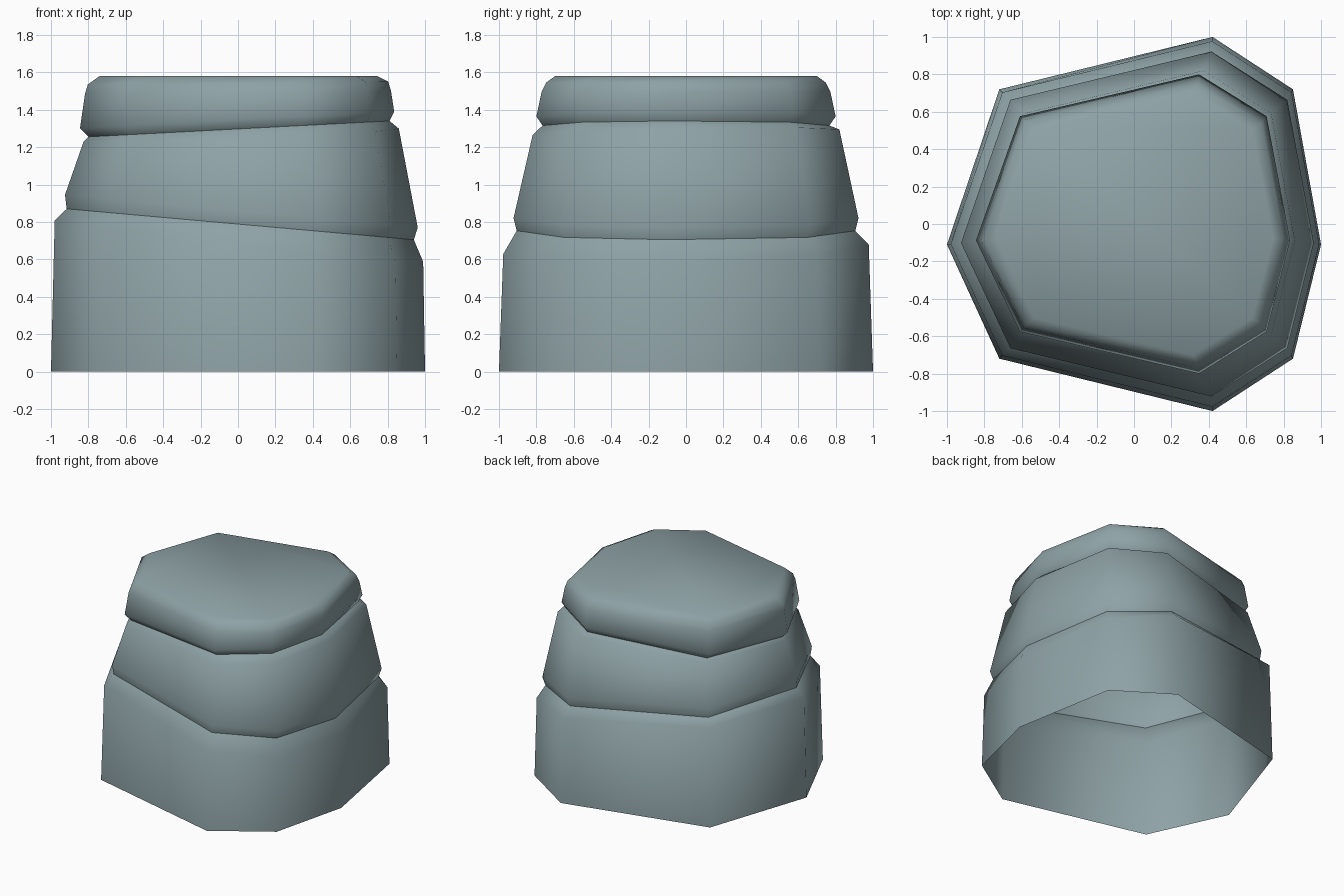
import bpy, bmesh

# Plan outline of the rock column, anticlockwise from above
OUTLINE = [(1.0, -0.11), (0.85, 0.72), (0.42, 1.0), (-0.72, 0.72),
           (-1.0, -0.11), (-0.72, -0.72), (0.42, -1.0), (0.85, -0.72)]

# Tilted rings: x scale, x shift, y scale, z at left edge, z at right edge, z rise per unit y
RINGS = [
    (1.00, 0.0, 1.0, 0.0, 0.0, 0.0),
    (0.985, 0.005, 0.977, 0.81, 0.59, 0.025),    # lower block shoulder
    (0.928, 0.012, 0.905, 0.87, 0.705, 0.0),     # lower groove
    (0.943, 0.018, 0.922, 0.945, 0.77, 0.0),     # middle block foot
    (0.843, 0.017, 0.82, 1.23, 1.30, 0.015),     # middle block shoulder
    (0.805, 0.005, 0.767, 1.255, 1.34, 0.0),     # upper groove
    (0.84, -0.005, 0.80, 1.30, 1.39, 0.0),       # cap foot
    (0.818, 0.0, 0.772, 1.485, 1.50, 0.0),       # cap rounding
    (0.803, 0.0, 0.747, 1.535, 1.55, 0.0),
    (0.742, 0.002, 0.70, 1.58, 1.58, 0.0),       # flat top
]
GROOVES = (2, 5)

# Stacked rock column, open underneath
bm = bmesh.new()
loops = []
for sx, dx, sy, zl, zr, tilt in RINGS:
    loops.append([bm.verts.new((x * sx + dx, y * sy,
                                zl + (zr - zl) * (x + 1) / 2 + tilt * y))
                  for x, y in OUTLINE])
n = len(OUTLINE)
for a, b in zip(loops, loops[1:]):
    for i in range(n):
        j = (i + 1) % n
        bm.faces.new((a[i], a[j], b[j], b[i]))
bm.faces.new(loops[-1])

# Smooth rock with crisp creases in the grooves
for f in bm.faces:
    f.smooth = True
for g in GROOVES:
    for i in range(n):
        bm.edges.get((loops[g][i], loops[g][(i + 1) % n])).smooth = False

mesh = bpy.data.meshes.new("rock_column")
bm.to_mesh(mesh)
bm.free()
rock = bpy.data.objects.new("rock_column", mesh)
bpy.context.collection.objects.link(rock)

# Blue-grey stone colour
stone = bpy.data.materials.new("blue grey stone")
stone.diffuse_color = (0.27, 0.36, 0.38, 1.0)
mesh.materials.append(stone)
